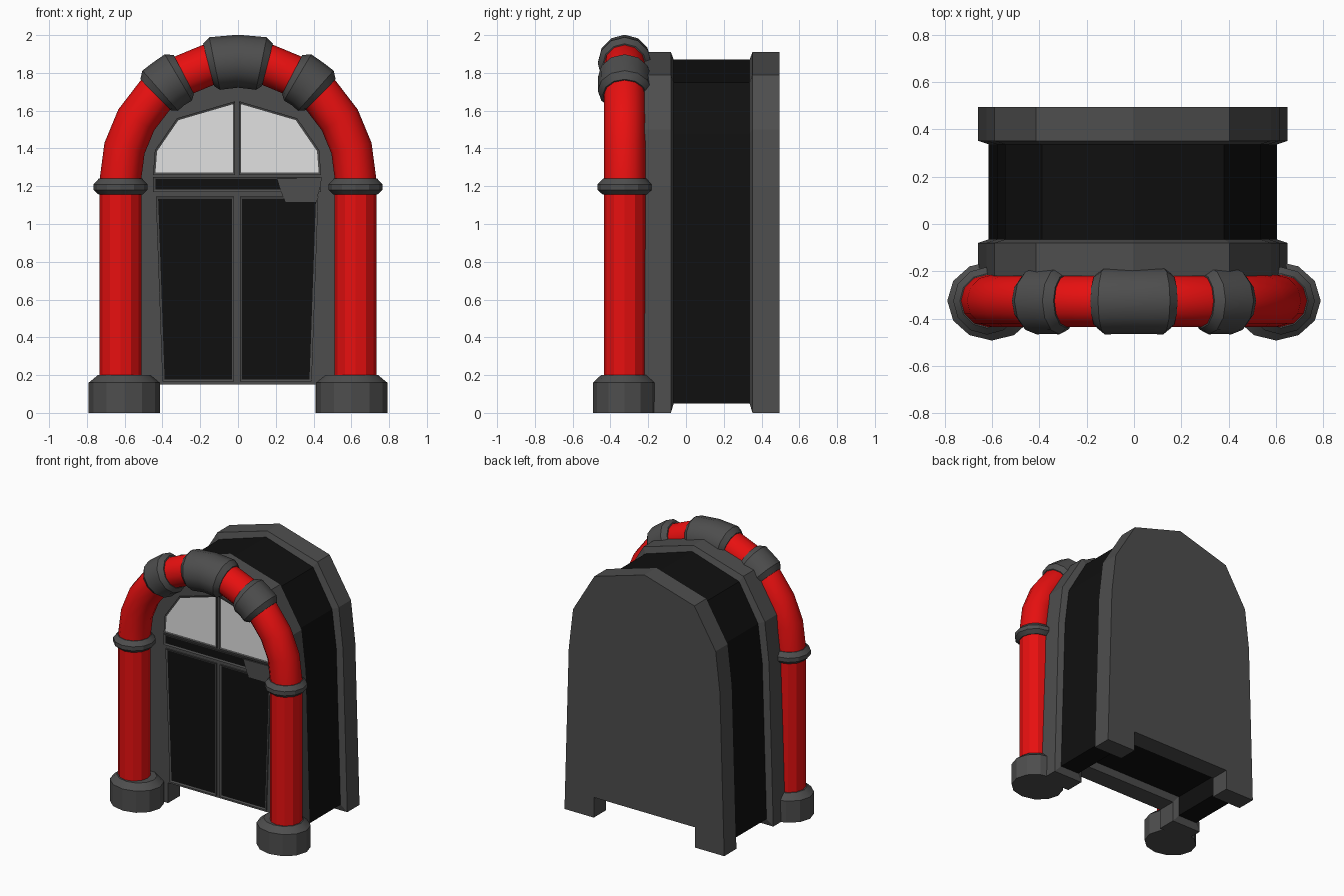
import bpy, bmesh
from math import sin, cos, pi, radians

cube = bpy.data.objects.get("Cube")
if cube:
    bpy.data.objects.remove(cube)


def material(name, r, g, b):
    m = bpy.data.materials.new(name)
    m.use_nodes = True
    m.diffuse_color = (r, g, b, 1)
    m.node_tree.nodes["Principled BSDF"].inputs["Base Color"].default_value = (r, g, b, 1)
    return m


GREY = material("dark_grey", 0.075, 0.075, 0.075)
BLACK = material("black", 0.005, 0.005, 0.005)
RED = material("red", 0.8, 0.005, 0.005)
PALE = material("pale_glass", 0.75, 0.75, 0.75)

SIDES = 12
COLUMN_X, COLUMN_Y = 0.622, -0.325
TUBE = 0.11
SPRING_Z = 1.24      # where the arch starts
FRONT_Y = -0.22      # front face of the cabinet
MID_X = -0.005


def finish(name, bm, mats, smooth=None):
    bmesh.ops.recalc_face_normals(bm, faces=bm.faces)
    mesh = bpy.data.meshes.new(name)
    bm.to_mesh(mesh)
    bm.free()
    for m in mats:
        mesh.materials.append(m)
    ob = bpy.data.objects.new(name, mesh)
    bpy.context.collection.objects.link(ob)
    if smooth:
        bpy.ops.object.select_all(action="DESELECT")
        ob.select_set(True)
        bpy.context.view_layer.objects.active = ob
        bpy.ops.object.shade_smooth_by_angle(angle=radians(smooth))
    return ob


def loft(rings, band_mats=None):
    """Skin closed rings of points and cap both ends."""
    bm = bmesh.new()
    loops = [[bm.verts.new(p) for p in ring] for ring in rings]
    for k, (a, b) in enumerate(zip(loops, loops[1:])):
        for i in range(len(a)):
            j = (i + 1) % len(a)
            f = bm.faces.new((a[i], a[j], b[j], b[i]))
            f.material_index = band_mats[k] if band_mats else 0
    bm.faces.new(loops[0])
    bm.faces.new(loops[-1])
    return bm


def upright(name, x, profile, mat, stretch=1.0):
    """Turned vertical part; profile is (radius, height)."""
    turns = [2 * pi * i / SIDES for i in range(SIDES)]
    rings = [[(x + r * stretch * cos(t), COLUMN_Y + r * sin(t), z) for t in turns]
             for r, z in profile]
    finish(name, loft(rings), [mat], 25)


def arch_part(name, profile, mat):
    """Part swept along the arch; profile is (angle in degrees, radius)."""
    rings = []
    for deg, r in profile:
        a = radians(deg)
        ring = []
        for i in range(SIDES):
            t = 2 * pi * i / SIDES
            d = COLUMN_X + r * cos(t)
            ring.append((d * cos(a), COLUMN_Y + r * sin(t), SPRING_Z + d * sin(a)))
        rings.append(ring)
    finish(name, loft(rings), [mat], 35)


# Cabinet: two grey slabs with a narrower black core between them
slab = [(0.415, 0.15), (0.415, 0), (0.655, 0), (0.62, 1.2), (0.585, 1.5), (0.41, 1.79)]
core = [(0.455, 0.2), (0.455, 0.05), (0.61, 0.05), (0.575, 1.2), (0.54, 1.48), (0.385, 1.75)]


def section(half, top, y):
    pts = half + [(0, top)] + [(-x, z) for x, z in reversed(half)]
    return [(x + MID_X, y, z) for x, z in pts]


finish("cabinet", loft([
    section(slab, 1.91, FRONT_Y), section(slab, 1.91, -0.08),
    section(core, 1.87, -0.065), section(core, 1.87, 0.337),
    section(slab, 1.91, 0.352), section(slab, 1.91, 0.495)],
    [0, 0, 1, 0, 0]), [GREY, BLACK])


# Front panels: a thin grey rim around a sunken coloured face
def panel(name, outline, mat, rim=0.012, thick=0.009):
    bm = loft([[(x, y, z) for x, z in outline] for y in (FRONT_Y - thick, FRONT_Y + 0.005)])
    bmesh.ops.recalc_face_normals(bm, faces=bm.faces)
    front = min(bm.faces, key=lambda f: f.calc_center_median().y)
    if rim:
        front.material_index = 1
        ring = bmesh.ops.inset_region(bm, faces=[front], thickness=rim, depth=-0.005,
                                      use_even_offset=True)["faces"]
        for f in ring:
            f.material_index = 0
    finish(name, bm, [GREY, mat])


for side, label in ((-1, "right"), (1, "left")):
    def mirrored(points):
        return [(MID_X + side * x, z) for x, z in points]
    panel(label + "_window", mirrored(
        [(0.01, 1.26), (0.445, 1.26), (0.435, 1.39), (0.318, 1.56), (0.01, 1.65)]), PALE)
    panel(label + "_door", mirrored(
        [(0.015, 0.165), (0.395, 0.165), (0.43, 1.145), (0.015, 1.145)]), BLACK)
panel("transom_strip", [(-0.45, 1.17), (0.44, 1.17), (0.44, 1.25), (-0.45, 1.25)], BLACK)
panel("corner_plate", [(0.205, 1.24), (0.225, 1.18), (0.25, 1.115), (0.415, 1.115), (0.445, 1.245)],
      GREY, rim=0, thick=0.014)

# Columns with feet and collars
for side, label in ((-1, "right"), (1, "left")):
    x = side * COLUMN_X
    upright(label + "_column", x, [(TUBE, 0.15), (TUBE, SPRING_Z)], RED)
    upright(label + "_foot", side * 0.602,
            [(0.168, 0), (0.168, 0.16), (0.125, 0.2)], GREY, 1.12)
    upright(label + "_collar", x,
            [(0.115, 1.155), (0.143, 1.18), (0.143, 1.21), (0.115, 1.24)], GREY)

# Arch tube and its sleeves
arch_part("arch_tube", [(15 * i, TUBE) for i in range(13)], RED)
for name, mid, shoulder, end in (("left_sleeve", 54, 5.5, 8.5), ("right_sleeve", 126, 5.5, 8.5),
                                 ("top_sleeve", 90, 11.5, 14.5)):
    arch_part(name, [(mid - end, 0.116), (mid - shoulder, 0.142), (mid, 0.14),
                     (mid + shoulder, 0.142), (mid + end, 0.116)], GREY)
